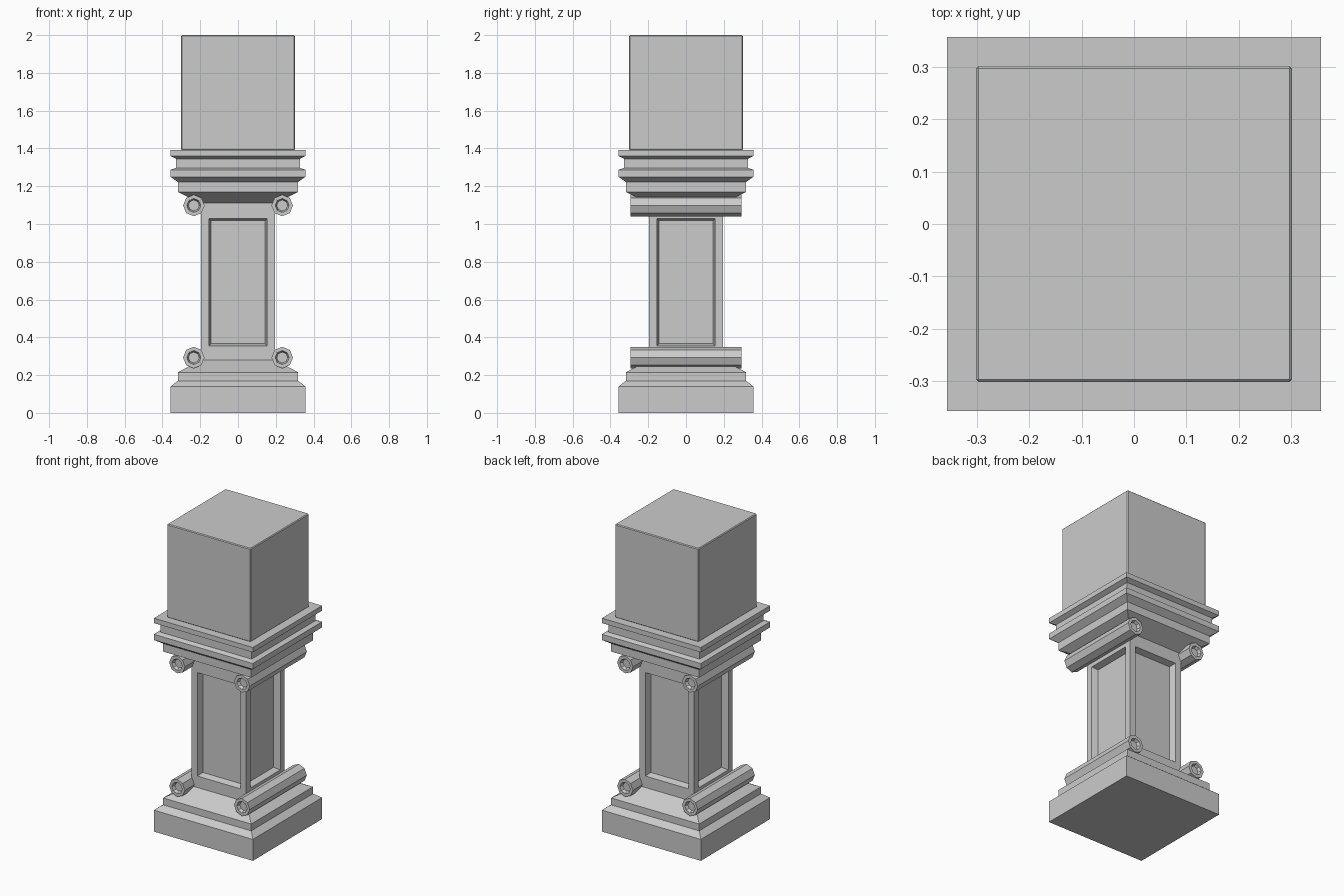
import bpy, bmesh, math
from mathutils import Matrix

if "Cube" in bpy.data.objects:
    bpy.data.objects.remove(bpy.data.objects["Cube"])


def finish(bm, name):
    mesh = bpy.data.meshes.new(name)
    bm.to_mesh(mesh)
    bm.free()
    obj = bpy.data.objects.new(name, mesh)
    bpy.context.collection.objects.link(obj)
    return obj


def square_loft(bm, profile):
    """Stack square rings (half width, z); returns the side faces per level."""
    rings = [[bm.verts.new((sx * h, sy * h, z))
              for sx, sy in ((-1, -1), (1, -1), (1, 1), (-1, 1))]
             for h, z in profile]
    levels = []
    for a, b in zip(rings, rings[1:]):
        levels.append([bm.faces.new((a[i], a[(i + 1) % 4], b[(i + 1) % 4], b[i]))
                       for i in range(4)])
    bm.faces.new(rings[0][::-1])
    bm.faces.new(rings[-1])
    bm.normal_update()
    return levels


# Stepped plinth
bm = bmesh.new()
square_loft(bm, [(0.357, 0), (0.357, 0.14), (0.318, 0.17), (0.318, 0.215), (0.197, 0.28)])
finish(bm, "plinth")

# Shaft with a recessed panel on each side
bm = bmesh.new()
panels = square_loft(bm, [(0.197, 0.28), (0.197, 1.11)])[0]
bmesh.ops.inset_individual(bm, faces=panels, thickness=0.06)
for v in {v for f in panels for v in f.verts}:
    v.co.z = 0.355 if v.co.z < 0.7 else 1.03
bm.normal_update()
bmesh.ops.inset_individual(bm, faces=panels, thickness=0.016, depth=-0.04)
finish(bm, "shaft")

# Moulded capital
bm = bmesh.new()
square_loft(bm, [(0.197, 1.11), (0.318, 1.17), (0.318, 1.222), (0.357, 1.25), (0.357, 1.287),
                 (0.328, 1.297), (0.328, 1.345), (0.357, 1.36), (0.357, 1.392)])
finish(bm, "capital")

# Top block with slightly bevelled edges
bm = bmesh.new()
square_loft(bm, [(0.302, 1.39), (0.302, 2.0)])
block = finish(bm, "top_block")
bevel = block.modifiers.new("edge_bevel", 'BEVEL')
bevel.width = 0.005
bevel.segments = 1

# Octagonal scroll rolls with recessed ends, running front to back
for level, z in (("lower", 0.293), ("upper", 1.098)):
    for side, x in (("left", -0.234), ("right", 0.234)):
        bm = bmesh.new()
        bmesh.ops.create_cone(bm, cap_ends=True, segments=8, radius1=0.057, radius2=0.057,
                              depth=0.588, matrix=Matrix.Rotation(math.pi / 2, 4, 'X'))
        bm.normal_update()
        ends = [f for f in bm.faces if len(f.verts) == 8]
        bmesh.ops.inset_individual(bm, faces=ends, thickness=0.02)
        bmesh.ops.inset_individual(bm, faces=ends, thickness=0.008, depth=-0.02)
        finish(bm, f"{level}_{side}_roll").location = (x, 0, z)
